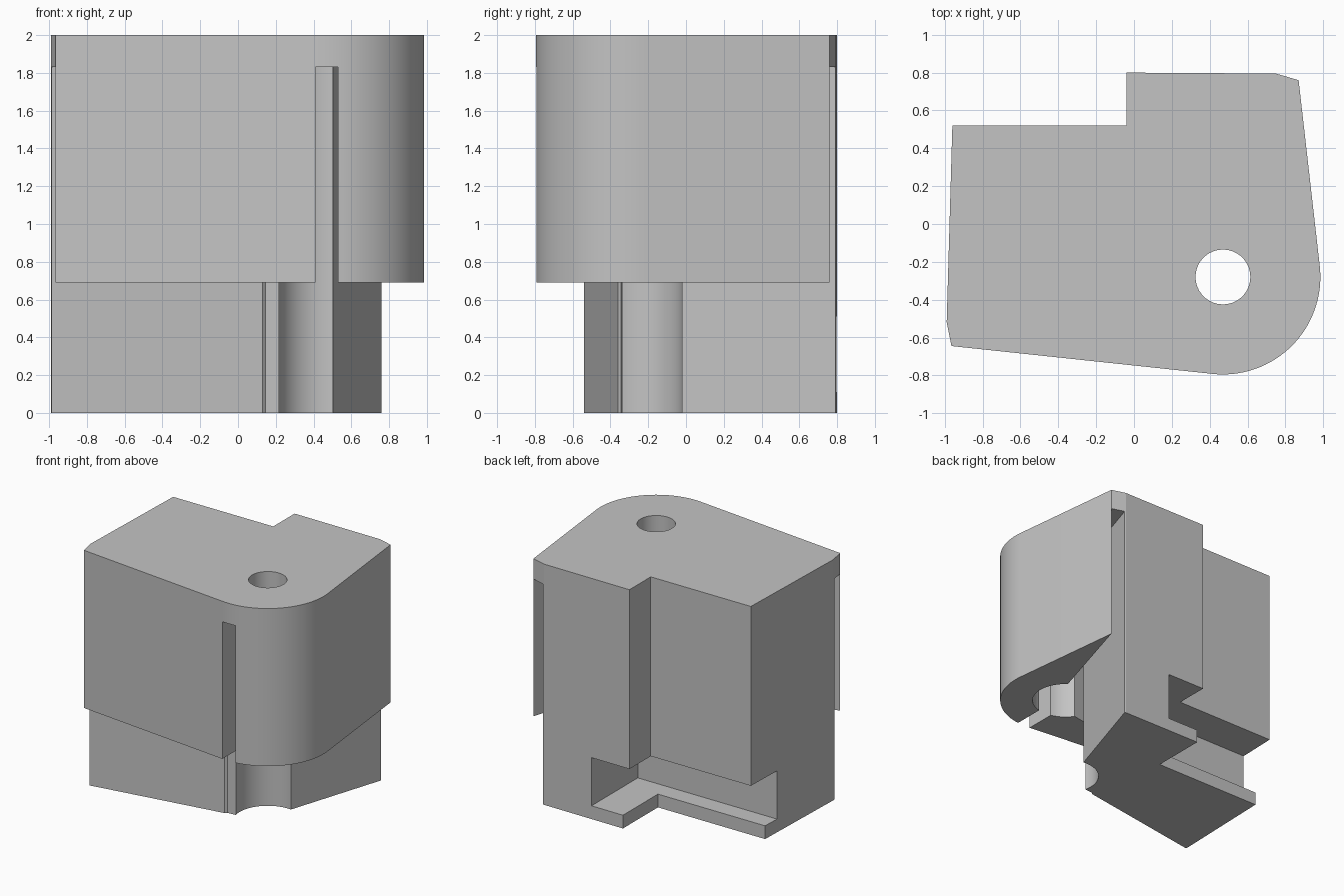
import bpy
import bmesh
from math import sin, cos, radians

if "Cube" in bpy.data.objects:
    bpy.data.objects.remove(bpy.data.objects["Cube"], do_unlink=True)

PIVOT = (0.47, -0.28)
CAP_UNDERSIDE = 1.83
SKIRT_BOTTOM = 0.69


def arc(radius, start, end, steps):
    """Points on a circle around the pivot axis, angles in degrees."""
    angles = [radians(start + (end - start) * i / steps) for i in range(steps + 1)]
    return [(PIVOT[0] + radius * cos(a), PIVOT[1] + radius * sin(a)) for a in angles]


def prism(name, points, bottom, top):
    """Extrude a plan outline between two heights."""
    bm = bmesh.new()
    face = bm.faces.new([bm.verts.new((x, y, bottom)) for x, y in points])
    grown = bmesh.ops.extrude_face_region(bm, geom=[face])
    verts = [v for v in grown["geom"] if isinstance(v, bmesh.types.BMVert)]
    bmesh.ops.translate(bm, verts=verts, vec=(0, 0, top - bottom))
    bmesh.ops.recalc_face_normals(bm, faces=bm.faces)
    mesh = bpy.data.meshes.new(name)
    bm.to_mesh(mesh)
    bm.free()
    obj = bpy.data.objects.new(name, mesh)
    bpy.context.collection.objects.link(obj)
    return obj


def rectangle(x0, x1, y0, y1):
    return [(x0, y0), (x1, y0), (x1, y1), (x0, y1)]


def cut(body, cutter):
    """Subtract a cutter, then discard it."""
    cutter.hide_render = True
    mod = body.modifiers.new(cutter.name, 'BOOLEAN')
    mod.operation = 'DIFFERENCE'
    mod.solver = 'EXACT'
    mod.object = cutter
    bpy.context.view_layer.objects.active = body
    bpy.ops.object.modifier_apply(modifier=mod.name)
    bpy.data.objects.remove(cutter, do_unlink=True)


# Main block with rounded corner and stepped back
outline = [(-0.96, 0.52), (-0.99, -0.52), (-0.965, -0.645)]
outline += arc(0.515, -96.5, 6.5, 32)
outline += [(0.87, 0.76), (0.75, 0.795), (-0.04, 0.80), (-0.04, 0.52)]
body = prism("housing_block", outline, 0, 2)

# Narrow channel between inner core and outer skirt, with the front slot
channel = [(0.82, 0.98)] + arc(0.26, 83, 193, 24)
channel += [(0.145, -0.345), (0.13, -0.36), (-1.2, -0.574), (-1.2, -0.681)]
channel += [(-0.965, -0.645)] + arc(0.26, 214, 256.7, 10)
channel += [(0.41, -1.0), (0.53, -1.0)] + arc(0.26, 283.3, 414, 28)
channel += [(0.87, 0.76), (0.936, 0.98)]
cut(body, prism("channel_cutter", channel, -0.1, CAP_UNDERSIDE))

# Clear away the skirt below its lower edge
below_skirt = [(0.88, 0.99), (0.555, -0.045), PIVOT, (0.2, -0.39), (-1.2, -0.63),
               (-1.2, -1.5), (1.5, -1.5), (1.5, 0.99)]
cut(body, prism("skirt_cutter", below_skirt, -0.2, SKIRT_BOTTOM))

# Undercut at the back and stepped foot
cut(body, prism("undercut_cutter", rectangle(-1.5, 0.31, 0.19, 1.5), 0.11, 0.51))
cut(body, prism("foot_cutter", rectangle(-1.5, 0.02, 0.34, 1.5), -0.1, 0.3))

# Hole through the cap
cut(body, prism("hole_cutter", arc(0.145, 0, 350, 35), 1.5, 2.2))

# Plain grey finish
grey = bpy.data.materials.new("light_grey")
grey.use_nodes = True
colour = (0.55, 0.55, 0.55, 1)
grey.diffuse_color = colour
grey.node_tree.nodes["Principled BSDF"].inputs["Base Color"].default_value = colour
body.data.materials.clear()
body.data.materials.append(grey)

# Smooth curved walls, keep edges sharp
bpy.ops.object.select_all(action='DESELECT')
body.select_set(True)
bpy.context.view_layer.objects.active = body
bpy.ops.object.shade_smooth_by_angle(angle=radians(12))
